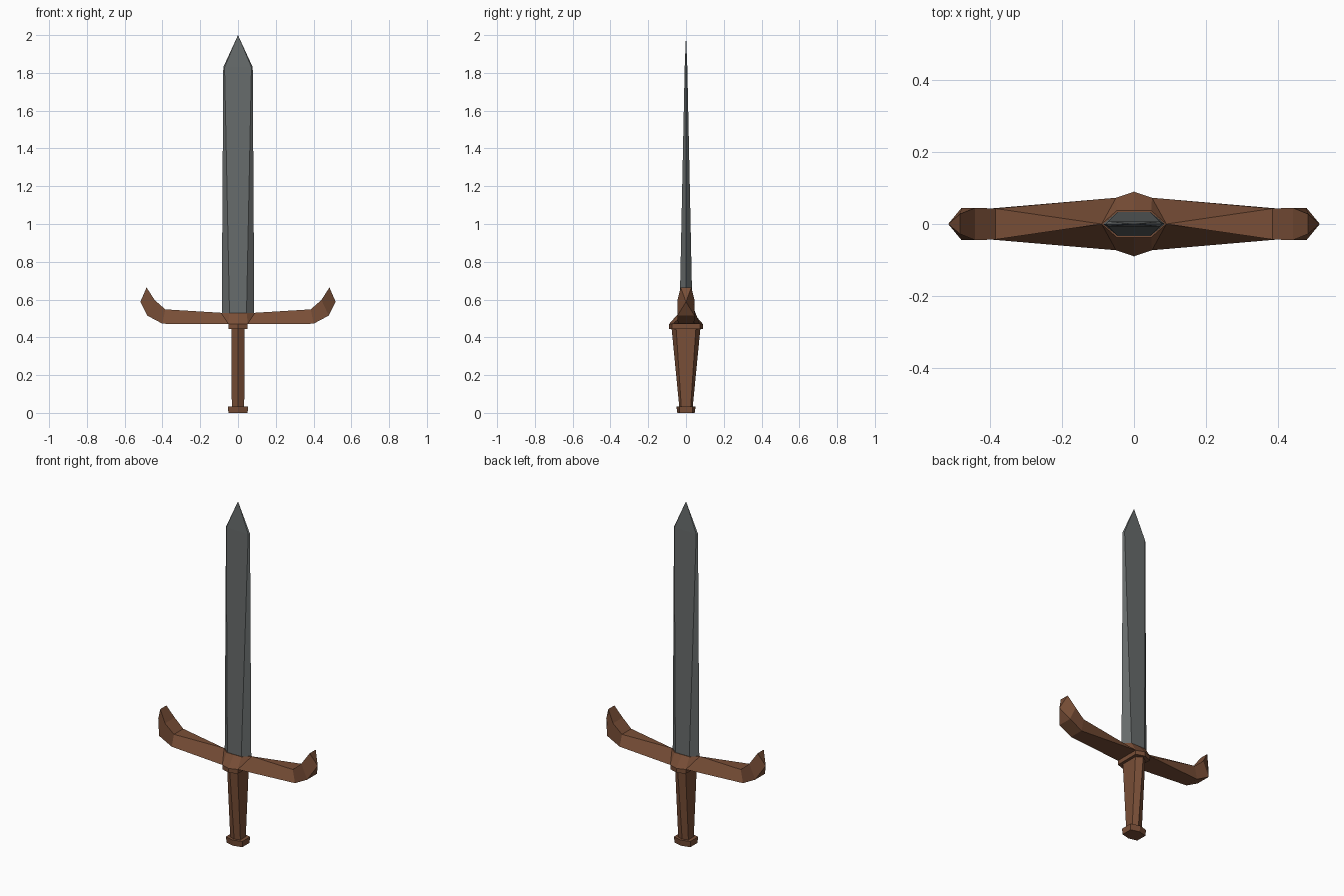
import bpy, bmesh

cube = bpy.data.objects.get("Cube")
if cube:
    bpy.data.objects.remove(cube, do_unlink=True)


def material(name, rgb):
    mat = bpy.data.materials.new(name)
    mat.use_nodes = True
    mat.diffuse_color = (*rgb, 1)
    bsdf = next(n for n in mat.node_tree.nodes if n.type == 'BSDF_PRINCIPLED')
    bsdf.inputs["Base Color"].default_value = (*rgb, 1)
    return mat


steel = material("grey steel", (0.135, 0.148, 0.148))
wood = material("brown wood", (0.19, 0.077, 0.038))


def ring(z, *quarter):
    """Closed horizontal section from the points of its +x +y quarter."""
    half = list(quarter) + [(-x, y) for x, y in reversed(quarter)]
    return [(x, y, z) for x, y in half] + [(-x, -y, z) for x, y in half]


def loft(name, rings, mat, cap_start=True, cap_end=True):
    """Skin matching rings; coincident points merge into ridges and tips."""
    bm = bmesh.new()
    rows = [[bm.verts.new(p) for p in r] for r in rings]
    n = len(rows[0])
    for a, b in zip(rows, rows[1:]):
        for i in range(n):
            j = (i + 1) % n
            bm.faces.new((a[i], a[j], b[j], b[i]))
    if cap_start:
        bm.faces.new(rows[0][::-1])
    if cap_end:
        bm.faces.new(rows[-1])
    bmesh.ops.remove_doubles(bm, verts=bm.verts, dist=0.0005)
    bmesh.ops.recalc_face_normals(bm, faces=bm.faces)
    mesh = bpy.data.meshes.new(name)
    bm.to_mesh(mesh)
    bm.free()
    mesh.materials.append(mat)
    obj = bpy.data.objects.new(name, mesh)
    bpy.context.collection.objects.link(obj)
    return obj


# Blade: flat-sided hexagon whose bevels narrow towards the point
loft("blade", [
    ring(0.53, (0.086, 0), (0.045, 0.034)),
    ring(1.83, (0.078, 0), (0.071, 0.007)),
    ring(2.0, (0, 0), (0, 0)),
], steel, cap_start=False, cap_end=False)

# Pommel, grip and collar: hexagons with a ridge at front and back
loft("pommel", [
    ring(0, (0.051, 0.033), (0, 0.046)),
    ring(0.035, (0.053, 0.036), (0, 0.051)),
], wood)
loft("grip", [
    ring(0.035, (0.033, 0.025), (0, 0.036)),
    ring(0.445, (0.034, 0.052), (0, 0.076)),
], wood, cap_start=False, cap_end=False)
loft("collar", [
    ring(0.445, (0.05, 0.073), (0, 0.09)),
    ring(0.47, (0.05, 0.073), (0, 0.09)),
], wood, cap_end=False)

# Guard centre: slopes in from the collar to the blade
loft("guard_centre", [
    ring(0.47, (0.05, 0.073), (0.05, 0.073), (0, 0.09)),
    ring(0.53, (0.09, 0), (0.048, 0.037), (0, 0.037)),
], wood, cap_start=False)


def arm_section(low, low_y, high, high_y):
    """Four-cornered arm section between a lower and an upper (x, z)."""
    (lx, lz), (hx, hz) = low, high
    return [(lx, -low_y, lz), (lx, low_y, lz), (hx, high_y, hz), (hx, -high_y, hz)]


# Guard arms: taper outwards, then curl up to a chisel tip
arms = loft("guard_arms", [
    arm_section((0.05, 0.47), 0.073, (0.09, 0.53), 0),
    arm_section((0.40, 0.472), 0.043, (0.385, 0.548), 0.043),
    arm_section((0.48, 0.515), 0.045, (0.442, 0.598), 0.045),
    arm_section((0.517, 0.588), 0, (0.484, 0.664), 0.028),
], wood, cap_start=False)
mirror = arms.modifiers.new("mirror", 'MIRROR')
mirror.use_mirror_merge = False
